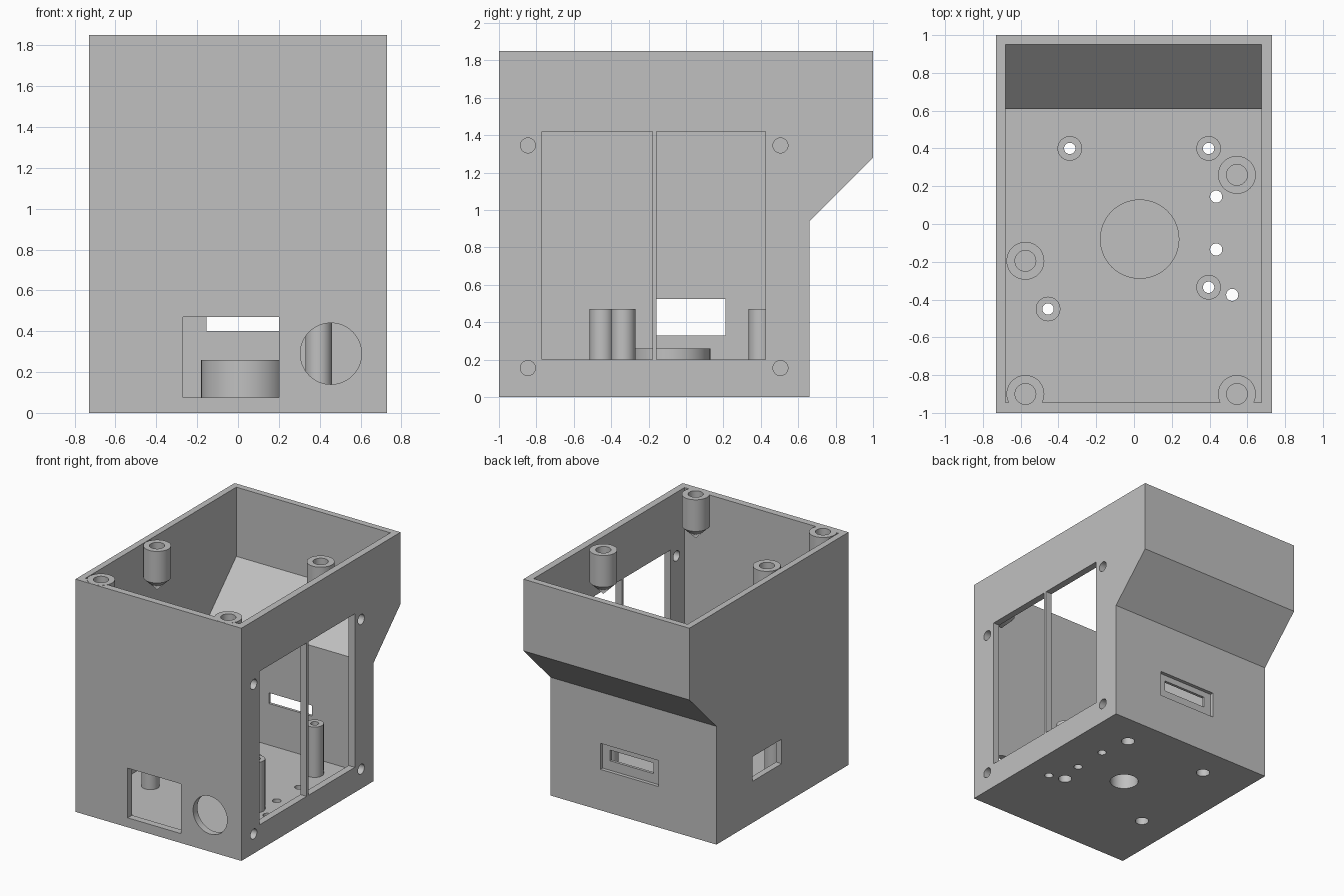
import bpy, bmesh, math
from mathutils import Matrix, Vector

cube = bpy.data.objects.get("Cube")
if cube:
    bpy.data.objects.remove(cube, do_unlink=True)

grey = bpy.data.materials.new("plain grey")
grey.use_nodes = True
COLOUR = (0.53, 0.53, 0.53, 1)
grey.diffuse_color = COLOUR
grey.node_tree.nodes["Principled BSDF"].inputs["Base Color"].default_value = COLOUR


def finish(name, bm):
    bmesh.ops.recalc_face_normals(bm, faces=bm.faces)
    mesh = bpy.data.meshes.new(name)
    bm.to_mesh(mesh)
    bm.free()
    mesh.materials.append(grey)
    ob = bpy.data.objects.new(name, mesh)
    bpy.context.collection.objects.link(ob)
    return ob


def smooth(ob):
    bpy.ops.object.select_all(action="DESELECT")
    ob.select_set(True)
    bpy.context.view_layer.objects.active = ob
    bpy.ops.object.shade_smooth_by_angle(angle=math.radians(30))


def prism(name, outline, x0, x1):
    """Extrude a (y, z) outline along x."""
    bm = bmesh.new()
    face = bm.faces.new([bm.verts.new((x0, y, z)) for y, z in outline])
    new = bmesh.ops.extrude_face_region(bm, geom=[face])["geom"]
    bmesh.ops.translate(bm, vec=(x1 - x0, 0, 0),
                        verts=[g for g in new if isinstance(g, bmesh.types.BMVert)])
    return finish(name, bm)


def box(x0, x1, y0, y1, z0, z1):
    return prism("cutter", [(y0, z0), (y1, z0), (y1, z1), (y0, z1)], x0, x1)


def rod(start, end, r):
    """Cylinder between two points."""
    a, b = Vector(start), Vector(end)
    turn = (b - a).to_track_quat("Z", "Y").to_matrix().to_4x4()
    bm = bmesh.new()
    bmesh.ops.create_cone(bm, cap_ends=True, segments=64, radius1=r, radius2=r,
                          depth=(b - a).length,
                          matrix=Matrix.Translation((a + b) / 2) @ turn)
    return finish("cutter", bm)


def lathe(name, x, y, profile, closed):
    """Spin an (r, z) profile around a vertical axis at x, y."""
    bm = bmesh.new()
    pts = [bm.verts.new((x + r, y, z)) for r, z in profile]
    ring = pts + pts[:1] if closed else pts
    edges = [bm.edges.new(pair) for pair in zip(ring, ring[1:])]
    bmesh.ops.spin(bm, geom=pts + edges, cent=(x, y, 0), axis=(0, 0, 1),
                   angle=math.tau, steps=64, use_duplicate=False)
    bmesh.ops.remove_doubles(bm, verts=bm.verts, dist=1e-5)
    smooth(finish(name, bm))


def cut(ob, cutters):
    bpy.context.view_layer.objects.active = ob
    for c in cutters:
        mod = ob.modifiers.new("cut", "BOOLEAN")
        mod.operation, mod.solver, mod.object = "DIFFERENCE", "EXACT", c
        bpy.ops.object.modifier_apply(modifier=mod.name)
        bpy.data.objects.remove(c, do_unlink=True)


# Open-topped housing with an overhanging back
shell = prism("housing", [(-1, 0), (.66, 0), (.66, .94), (1, 1.28), (1, 1.85), (-1, 1.85)],
              -.73, .73)
cavity = prism("cutter", [(-.945, .07), (.61, .07), (.61, .96), (.95, 1.3), (.95, 2), (-.945, 2)],
               -.68, .675)

standoffs = [(-.34, .4), (.395, .4), (.395, -.335), (-.455, -.45)]
posts = [(-.575, -.9), (.545, -.9), (-.575, -.195), (.545, .26)]
floor_holes = [(.435, .145), (.435, -.135), (.52, -.375)]
BOSS = (.03, -.08)

cutters = [cavity,
           box(-.27, .2, -1.1, -.9, .075, .47),         # front port
           rod((.455, -1.1, .29), (.455, -.9, .29), .15),
           box(-.9, -.6, -.16, .21, .33, .525),         # side port
           box(-.22, .29, .632, .8, .325, .532),        # back recess and slot
           box(-.155, .225, .5, .7, .4, .485),
           box(.6, .9, -.77, -.18, .2, 1.42),           # twin window
           box(.6, .9, -.157, .425, .2, 1.42)]
cutters += [rod((.6, y, z), (.9, y, z), .04) for y in (-.845, .505) for z in (.155, 1.345)]
cutters += [rod((x, y, -.1), (x, y, .2), .05) for x, y in standoffs]
cutters += [rod((x, y, -.1), (x, y, .2), .032) for x, y in floor_holes]
cutters += [rod((x, y, 1.63), (x, y, 2), .055) for x, y in posts]
cutters.append(rod((*BOSS, -.1), (*BOSS, .2), .105))
cut(shell, cutters)
smooth(shell)

# Floor standoffs with through holes
for i, (x, y) in enumerate(standoffs):
    lathe(f"standoff_{i + 1}", x, y, [(.03, .06), (.065, .06), (.065, .47), (.03, .47)], True)

# Lid screw posts with pointed undersides
for i, (x, y) in enumerate(posts):
    lathe(f"screw_post_{i + 1}", x, y,
          [(0, 1.5), (.1, 1.6), (.1, 1.851), (.055, 1.851), (.055, 1.63), (0, 1.63)], False)

# Round floor boss, hollow from below
lathe("floor_boss", *BOSS,
      [(0, .26), (.21, .26), (.21, .065), (.105, .065), (.105, .2), (0, .2)], False)
